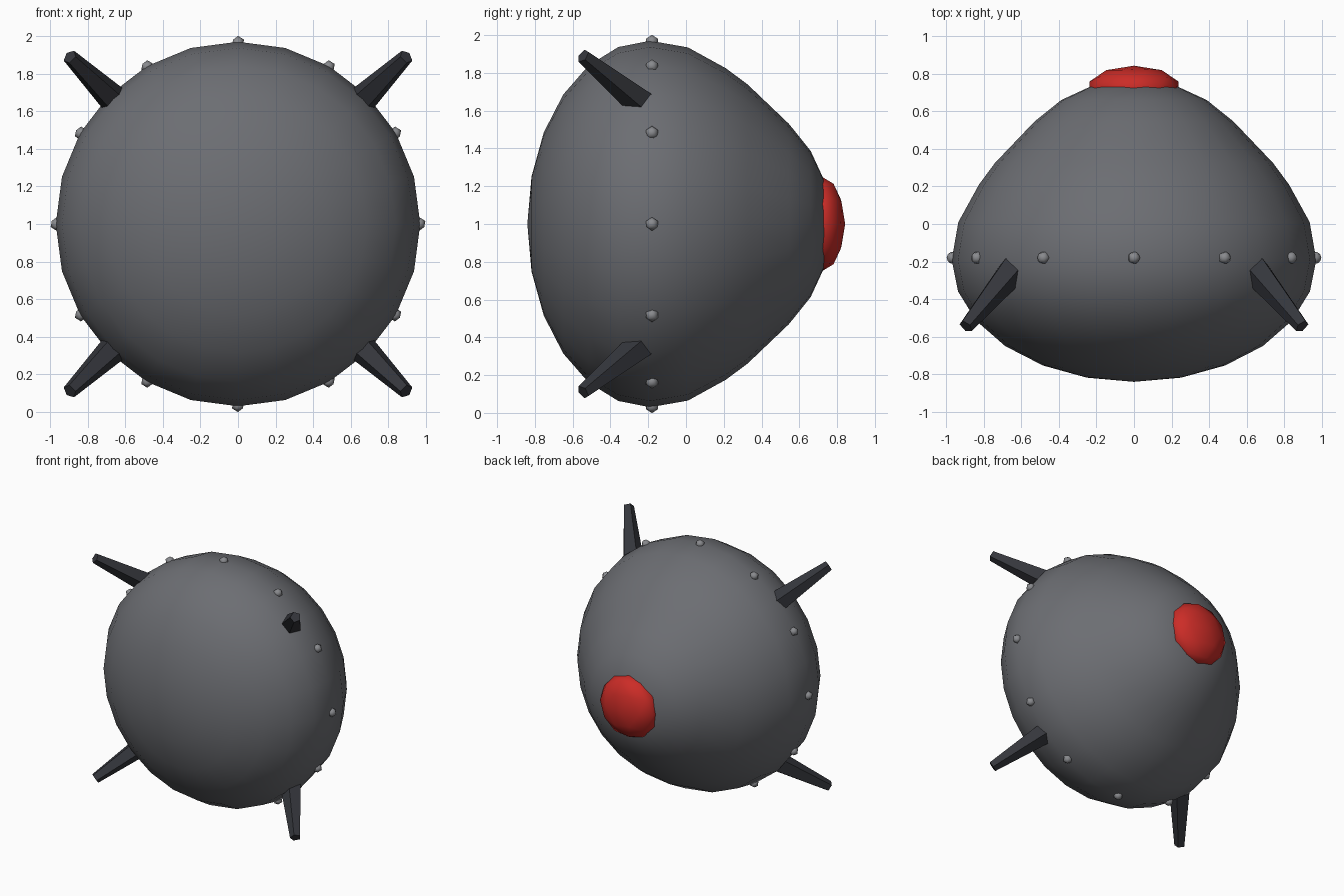
import bpy, bmesh, math
from mathutils import Vector, Matrix

if "Cube" in bpy.data.objects:
    bpy.data.objects.remove(bpy.data.objects["Cube"])


def mat(name, rgb):
    m = bpy.data.materials.new(name)
    m.diffuse_color = (*rgb, 1)
    m.use_nodes = True
    m.node_tree.nodes["Principled BSDF"].inputs["Base Color"].default_value = m.diffuse_color
    return m


BODY = mat("hull_grey", (0.15, 0.155, 0.17))
STUD = mat("stud_grey", (0.25, 0.255, 0.27))
DARK = mat("horn_dark", (0.035, 0.037, 0.045))
RED = mat("cap_red", (0.6, 0.025, 0.02))


def finish(bm, name, material, smooth):
    bmesh.ops.recalc_face_normals(bm, faces=bm.faces)
    for f in bm.faces:
        f.smooth = smooth
    me = bpy.data.meshes.new(name)
    bm.to_mesh(me)
    bm.free()
    me.materials.append(material)
    ob = bpy.data.objects.new(name, me)
    bpy.context.collection.objects.link(ob)
    return ob


# Hull: front half is a flattened sphere, back half a rounded cone, lathed about y
R, MID = 0.97, -0.19
prof = [(R * math.sin(math.radians(a)), MID - 0.65 * math.cos(math.radians(a)))
        for a in range(0, 91, 15)]
prof += [(0.935, 0.01), (0.825, 0.21), (0.74, 0.325), (0.53, 0.545),
         (0.387, 0.66), (0.235, 0.73), (0, 0.76)]
bm = bmesh.new()
vs = [bm.verts.new((r, y, 1)) for r, y in prof]
es = [bm.edges.new(p) for p in zip(vs, vs[1:])]
bmesh.ops.spin(bm, geom=vs + es, cent=(0, 0, 1), axis=(0, 1, 0),
               angle=2 * math.pi, steps=24, use_duplicate=False)
bmesh.ops.remove_doubles(bm, verts=bm.verts, dist=1e-4)
finish(bm, "hull", BODY, True)

# Red cap at the back
bm = bmesh.new()
bmesh.ops.create_icosphere(bm, subdivisions=2, radius=0.25,
                           matrix=Matrix.Translation((0, 0.72, 1)) @ Matrix.Diagonal((1, 0.49, 1, 1)))
finish(bm, "rear_cap", RED, True)

# Ring of twelve studs round the widest part
for i in range(12):
    a = i * math.pi / 6
    bm = bmesh.new()
    pos = (0.965 * math.sin(a), MID + 0.01, 1 + 0.965 * math.cos(a))
    bmesh.ops.create_icosphere(bm, subdivisions=1, radius=0.036,
                               matrix=Matrix.Translation(pos))
    finish(bm, f"stud_{i + 1}", STUD, True)

# Four tapered five-sided horns, mirrored left/right and top/bottom
tip, base = Vector((0.895, -0.545, 0.89)), Vector((0.64, -0.235, 0.64))
axis = tip - base
place = Matrix.Translation((tip + base) / 2) @ axis.to_track_quat('Z', 'Y').to_matrix().to_4x4() \
    @ Matrix.Rotation(math.radians(90), 4, 'Z')
for sx in (1, -1):
    for sz in (1, -1):
        bm = bmesh.new()
        bmesh.ops.create_cone(bm, cap_ends=True, segments=5, radius1=0.083,
                              radius2=0.04, depth=axis.length, matrix=place)
        bmesh.ops.transform(bm, verts=bm.verts,
                            matrix=Matrix.Translation((0, 0, 1)) @ Matrix.Diagonal((sx, 1, sz, 1)))
        finish(bm, f"horn_{'right' if sx > 0 else 'left'}_{'top' if sz > 0 else 'bottom'}", DARK, False)
